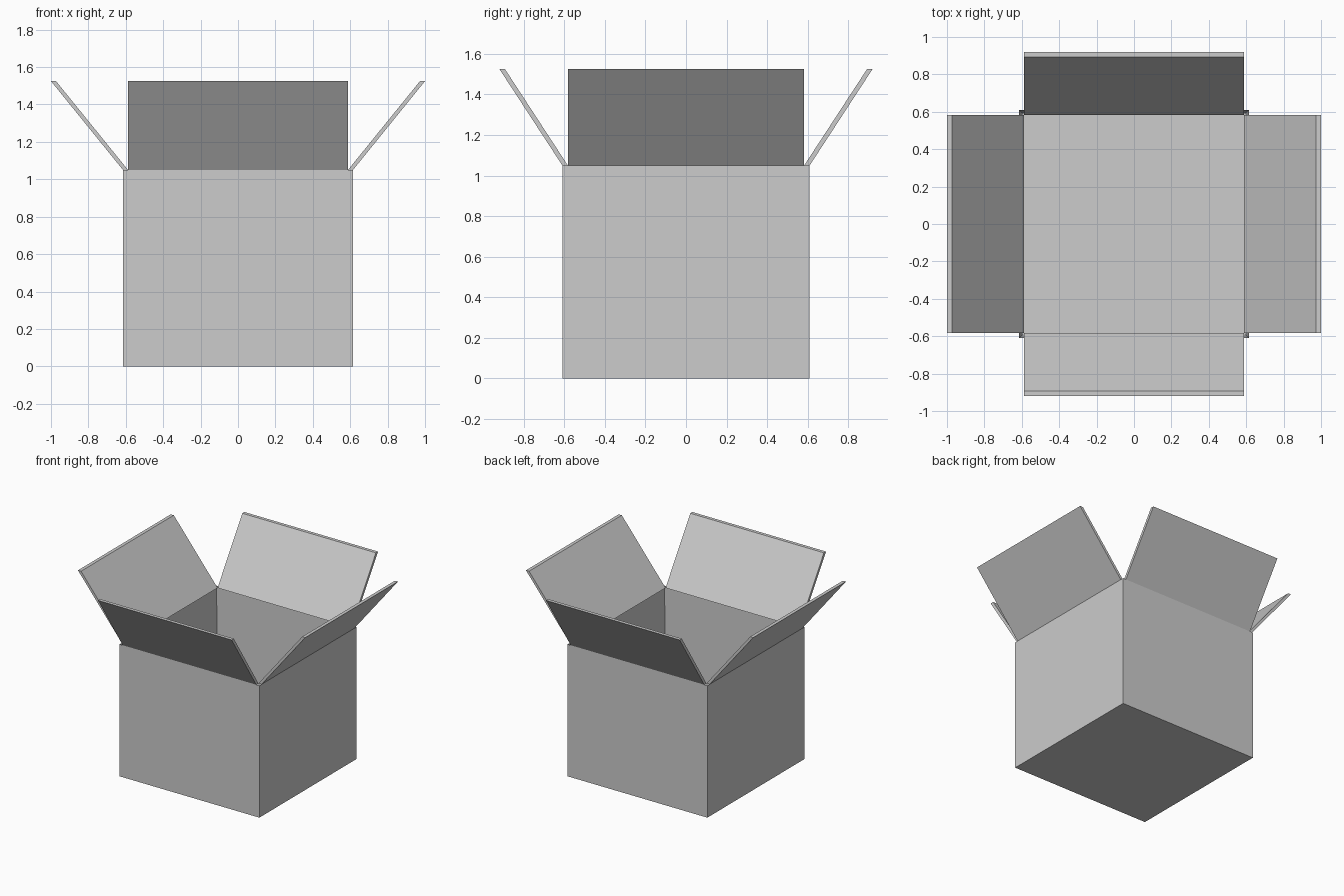
import bpy
import bmesh
from mathutils import Vector

cube = bpy.data.objects.get("Cube")
if cube:
    bpy.data.objects.remove(cube, do_unlink=True)

HALF_X, HALF_Y, HEIGHT = 0.615, 0.61, 1.05
WALL = 0.027
FLAP_RISE = 0.475

grey = bpy.data.materials.new("grey cardboard")
grey.use_nodes = True
colour = (0.604, 0.604, 0.604, 1)
grey.diffuse_color = colour
grey.node_tree.nodes["Principled BSDF"].inputs["Base Color"].default_value = colour


def finish(bm, name):
    bmesh.ops.recalc_face_normals(bm, faces=bm.faces)
    mesh = bpy.data.meshes.new(name)
    bm.to_mesh(mesh)
    bm.free()
    mesh.materials.append(grey)
    obj = bpy.data.objects.new(name, mesh)
    bpy.context.collection.objects.link(obj)
    return obj


def block(low, high):
    """A box-shaped bmesh between two corners."""
    low, high = Vector(low), Vector(high)
    bm = bmesh.new()
    bmesh.ops.create_cube(bm, size=1)
    for v in bm.verts:
        v.co = (low + high) / 2 + v.co * (high - low)
    return bm


# Open box: inset the top, then push it down to the floor
bm = block((-HALF_X, -HALF_Y, 0), (HALF_X, HALF_Y, HEIGHT))
top = max(bm.faces, key=lambda f: f.calc_center_median().z)
bmesh.ops.inset_region(bm, faces=[top], thickness=WALL)
bmesh.ops.translate(bm, verts=top.verts, vec=(0, 0, WALL - HEIGHT))
finish(bm, "box_body")


# Flaps: thin slabs standing on the rim, sheared outward
def flap(name, axis, sign, lean):
    halves = (HALF_X, HALF_Y)
    low, high = [0, 0, HEIGHT], [0, 0, HEIGHT + FLAP_RISE]
    edges = sorted((sign * halves[axis], sign * (halves[axis] - WALL)))
    low[axis], high[axis] = edges
    across = 1 - axis
    high[across] = halves[across] - WALL
    low[across] = -high[across]
    bm = block(low, high)
    for v in bm.verts:
        if v.co.z > HEIGHT + FLAP_RISE / 2:
            v.co[axis] += sign * lean
    finish(bm, name)


flap("left_flap", 0, 1, 0.385)
flap("right_flap", 0, -1, 0.385)
flap("back_flap", 1, 1, 0.31)
flap("front_flap", 1, -1, 0.31)
